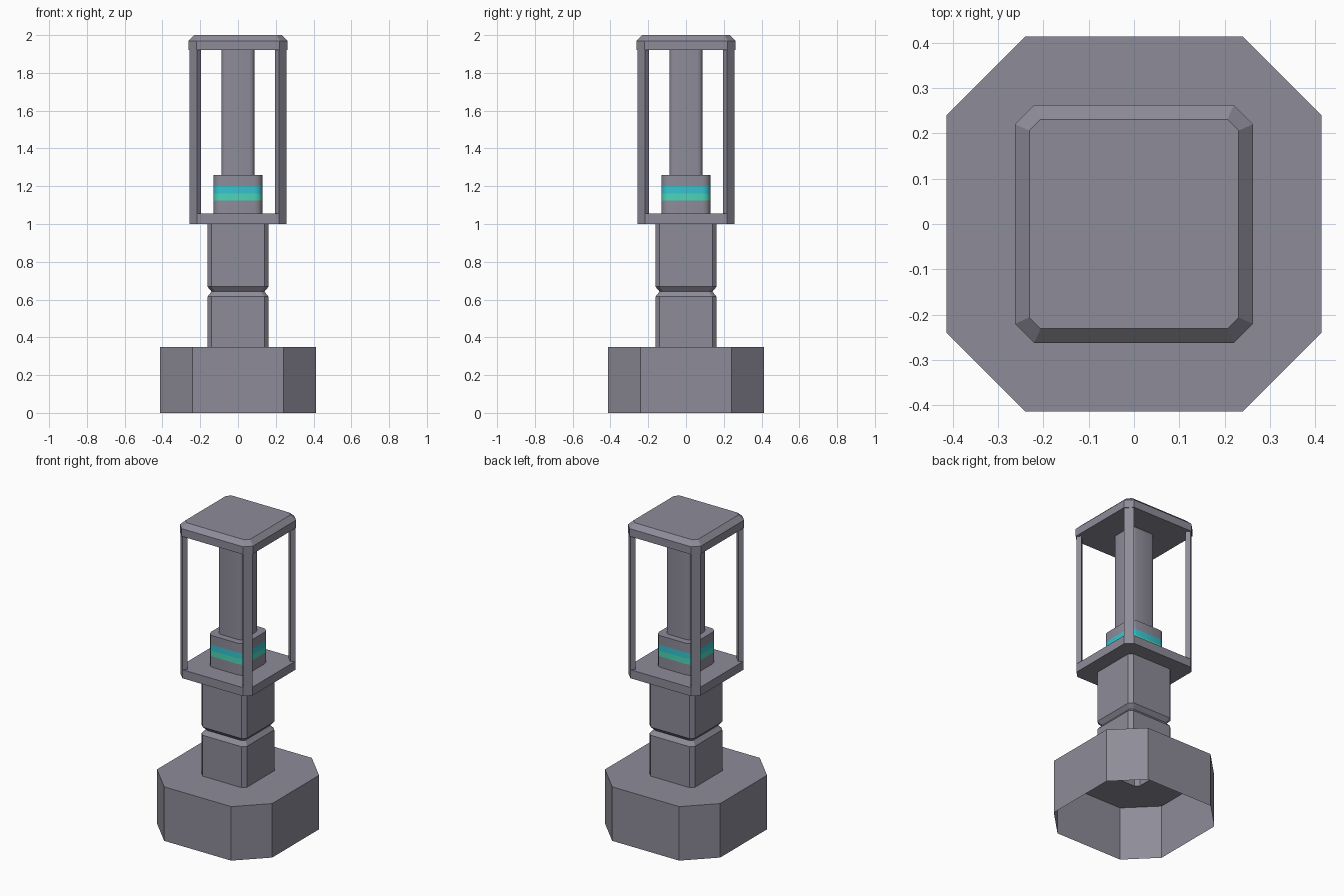
import bpy, math

if "Cube" in bpy.data.objects:
    bpy.data.objects.remove(bpy.data.objects["Cube"])


def material(name, rgb):
    m = bpy.data.materials.new(name)
    m.diffuse_color = (*rgb, 1)
    m.use_nodes = True
    m.node_tree.nodes["Principled BSDF"].inputs["Base Color"].default_value = m.diffuse_color
    return m


GREY = material("grey_metal", (0.270, 0.262, 0.318))
CYAN = material("cyan_glow", (0.038, 0.546, 0.631))
GREEN = material("green_glow", (0.072, 0.672, 0.479))


def outline(half, flat, segs=1):
    """Square outline whose corners are cut (segs=1) or rounded (segs>1)."""
    pts = []
    r = half - flat
    for k, (sx, sy) in enumerate(((1, 1), (-1, 1), (-1, -1), (1, -1))):
        for i in range(segs + 1):
            a = math.radians(90 * (k + i / segs))
            pts.append((sx * flat + r * math.cos(a), sy * flat + r * math.sin(a)))
    return pts


def loft(name, rings, bottom=True, top=True, smooth=False, mats=(GREY,), rule=None):
    """Join a stack of (z, outline) rings into one part."""
    n = len(rings[0][1])
    verts = [(x, y, z) for z, pts in rings for x, y in pts]
    faces = []
    for j in range(len(rings) - 1):
        for i in range(n):
            k = (i + 1) % n
            faces.append((j * n + i, j * n + k, (j + 1) * n + k, (j + 1) * n + i))
    if bottom:
        faces.append(tuple(reversed(range(n))))
    if top:
        last = (len(rings) - 1) * n
        faces.append(tuple(range(last, last + n)))
    me = bpy.data.meshes.new(name)
    me.from_pydata(verts, [], faces)
    for m in mats:
        me.materials.append(m)
    for p in me.polygons:
        p.use_smooth = smooth
        if rule:
            p.material_index = rule(p)
    me.update()
    if smooth:
        me.set_sharp_from_angle(angle=math.radians(40))
    ob = bpy.data.objects.new(name, me)
    bpy.context.collection.objects.link(ob)
    return ob


# Hollow octagonal foot running into the grooved column, open underneath
foot, shaft, groove = outline(0.413, 0.24), outline(0.162, 0.14), outline(0.14, 0.122)
loft("foot_and_column",
     [(0, foot), (0.35, foot), (0.35, shaft), (0.615, shaft),
      (0.642, groove), (0.668, shaft), (1.0, shaft)],
     bottom=False, top=False)

# Plate carrying the lantern cage
plate = outline(0.258, 0.218)
loft("cage_plate", [(1.0, plate), (1.055, plate)])

# Four flat posts on the cut corners
for sx, sy, side in ((1, 1, "back_right"), (-1, 1, "back_left"),
                     (-1, -1, "front_left"), (1, -1, "front_right")):
    bar = [(0.258, 0.218), (0.218, 0.258), (0.197, 0.237), (0.237, 0.197)]
    pts = [(sx * x, sy * y) for x, y in bar]
    if sx * sy < 0:
        pts.reverse()
    loft("post_" + side, [(1.0, pts), (1.92, pts)], top=False)

# Collar with a two-tone band
collar = outline(0.13, 0.088, 3)


def band(p):
    if abs(p.normal.z) > 0.5:
        return 0
    z = p.center.z
    return 2 if 1.125 < z < 1.162 else 1 if 1.162 < z < 1.2 else 0


loft("collar", [(z, collar) for z in (1.055, 1.125, 1.162, 1.2, 1.26)],
     bottom=False, smooth=True, mats=(GREY, CYAN, GREEN), rule=band)

# Inner tube
tube = outline(0.087, 0.062, 3)
loft("inner_tube", [(1.26, tube), (1.92, tube)], bottom=False, top=False, smooth=True)

# Bevelled cap
rim, crown = outline(0.262, 0.22), outline(0.231, 0.206)
loft("cap", [(1.92, rim), (1.97, rim), (2.0, crown)])
